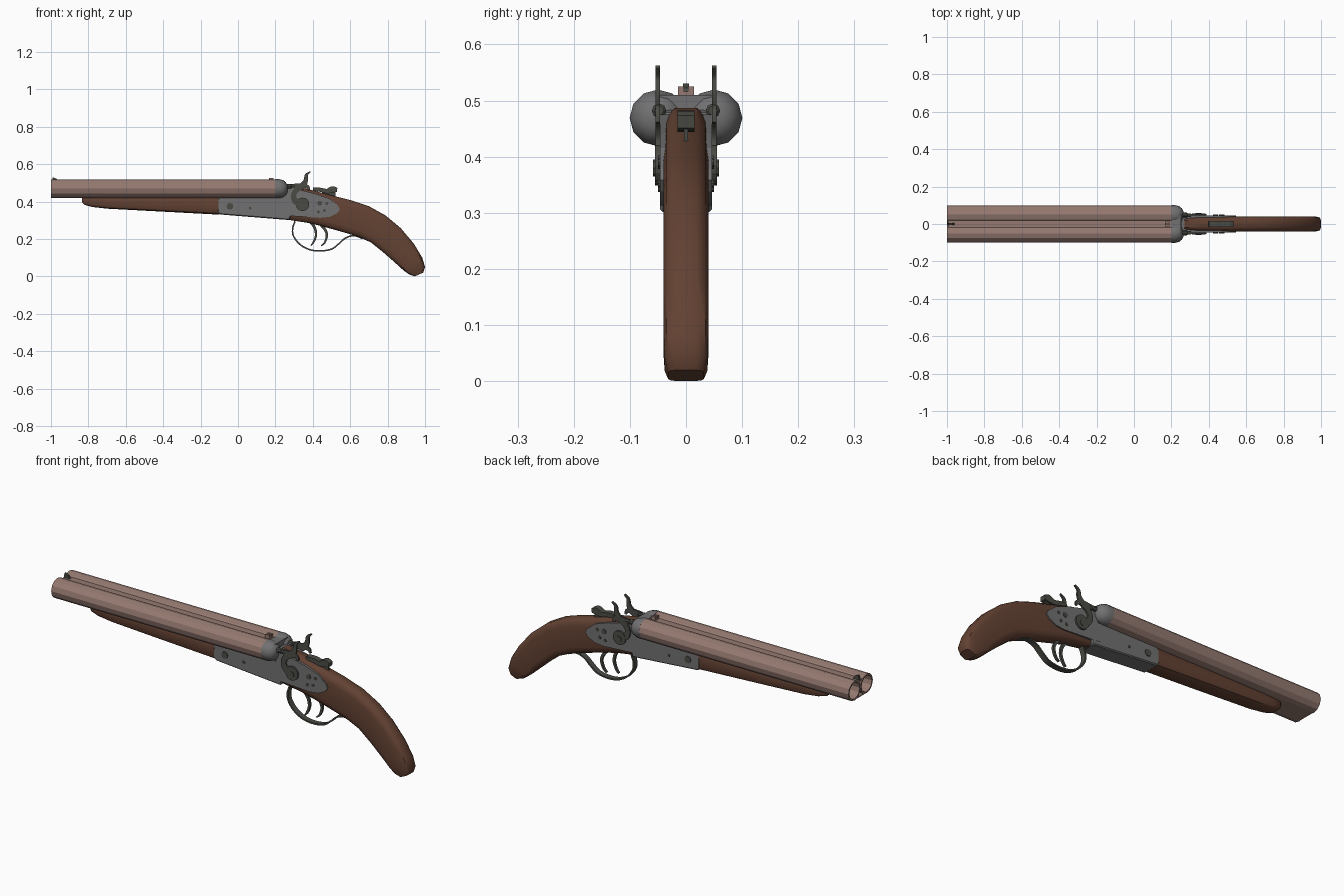
import bpy, bmesh, math
from mathutils import Vector

if "Cube" in bpy.data.objects:
    bpy.data.objects.remove(bpy.data.objects["Cube"])


def material(name, rgb):
    m = bpy.data.materials.new(name)
    m.diffuse_color = (*rgb, 1)
    m.use_nodes = True
    m.node_tree.nodes["Principled BSDF"].inputs["Base Color"].default_value = m.diffuse_color
    return m


BARREL = material("brown steel", (0.30, 0.195, 0.165))
WOOD = material("walnut wood", (0.125, 0.054, 0.033))
GREY = material("grey steel", (0.165, 0.165, 0.17))
DARK = material("dark steel", (0.07, 0.07, 0.06))


def loft(name, rings, mat, caps=True, loop=False, smooth=0, bevel=0):
    """Skin a list of equal-length rings of points."""
    bm = bmesh.new()
    vs = [[bm.verts.new(p) for p in r] for r in rings]
    n = len(vs[0])
    pairs = list(zip(vs, vs[1:])) + ([(vs[-1], vs[0])] if loop else [])
    for a, b in pairs:
        for i in range(n):
            j = (i + 1) % n
            bm.faces.new((a[i], a[j], b[j], b[i]))
    if caps and not loop:
        bm.faces.new(vs[0])
        bm.faces.new(vs[-1])
    bmesh.ops.recalc_face_normals(bm, faces=bm.faces)
    me = bpy.data.meshes.new(name)
    bm.to_mesh(me)
    bm.free()
    me.materials.append(mat)
    ob = bpy.data.objects.new(name, me)
    bpy.context.collection.objects.link(ob)
    if smooth:
        me.shade_smooth()
        me.set_sharp_from_angle(angle=math.radians(smooth))
    if bevel:
        mod = ob.modifiers.new("bevel", 'BEVEL')
        mod.width = bevel
        mod.limit_method = 'ANGLE'
    return ob


def ring_x(x, y, z, r, n):
    return [(x, y + r * math.cos(2 * math.pi * i / n), z + r * math.sin(2 * math.pi * i / n)) for i in range(n)]


def disc_y(name, x, z, r, y0, y1, mat, n=12):
    """Short cylinder along y."""
    loft(name, [[(x + r * math.cos(2 * math.pi * i / n), y, z + r * math.sin(2 * math.pi * i / n))
                 for i in range(n)] for y in (y0, y1)], mat)


def prism(name, pts, y0, y1, mat, bevel=0):
    """Side profile (x, z) extruded along y."""
    return loft(name, [[(x, y, z) for x, z in pts] for y in (y0, y1)], mat, bevel=bevel)


def box(name, x0, x1, y0, y1, z0, z1, mat):
    return prism(name, [(x0, z0), (x1, z0), (x1, z1), (x0, z1)], y0, y1, mat)


def ribbon(name, pts, y0, y1, mat, steps=5):
    """Bar along a smooth (x, z, half thickness) path."""
    p = [Vector(q) for q in pts]
    p = [2 * p[0] - p[1]] + p + [2 * p[-1] - p[-2]]
    path = []
    for i in range(1, len(p) - 2):
        a, b, c, d = p[i - 1:i + 3]
        for k in range(steps):
            t = k / steps
            path.append(0.5 * (2 * b + (c - a) * t + (2 * a - 5 * b + 4 * c - d) * t * t
                               + (3 * b - a - 3 * c + d) * t ** 3))
    path.append(p[-2])
    rings = []
    for i, q in enumerate(path):
        d = path[min(i + 1, len(path) - 1)] - path[max(i - 1, 0)]
        d = Vector((d.x, d.y)).normalized()
        nx, nz, h = -d.y, d.x, max(q.z, 0.002)
        rings.append([(q.x + s * nx * h, y, q.y + s * nz * h)
                      for s, y in ((1, y0), (1, y1), (-1, y1), (-1, y0))])
    loft(name, rings, mat, smooth=35)


SECTION = [(0, .5), (.07, .87), (.2, 1), (.8, 1), (.93, .87), (1, .5)]


def wood(name, stations):
    """Rounded-edge body from (top x, top z, bottom x, bottom z, half width)."""
    rings = []
    for tx, tz, bx, bz, w in stations:
        side = [(tx + (bx - tx) * t, w * k, tz + (bz - tz) * t) for t, k in SECTION]
        rings.append(side + [(x, -y, z) for x, y, z in reversed(side)])
    loft(name, rings, WOOD, smooth=40)


# Twin hollow barrels and rounded breech ends
BZ = 0.469
for s, side in ((1, "back"), (-1, "front")):
    y = 0.05 * s
    loft(side + "_barrel", [ring_x(a, y, BZ, r, 12) for a, r in
                            ((-1, .05), (.215, .05), (.21, .042), (-1, .042))], BARREL, loop=True)
    loft(side + "_breech", [ring_x(a, y, BZ, r, 12) for a, r in
                            ((.2, .0505), (.222, .0505), (.242, .045), (.256, .034), (.264, .018))],
         GREY, smooth=35)
    # Striker
    loft(side + "_striker", [ring_x(a, .048 * s, .482, r, 8) for a, r in
                             ((.25, .013), (.283, .013), (.287, .009), (.305, .009))], DARK)
box("top_rib", -.995, .2, -.018, .018, .497, .506, BARREL)
box("bottom_rib", -.998, .2, -.05, .05, .4195, .425, BARREL)
box("breech_bridge", .2, .25, -.05, .05, .42, .51, GREY)

# Sights
prism("front_sight", [(-.995, .505), (-.96, .505), (-.97, .522), (-.99, .53)], -.005, .005, DARK)
for s in (1, -1):
    box("rear_sight_leaf", .165, .19, s * .004, s * .014, .504, .525, BARREL)
box("rear_sight_base", .165, .19, -.014, .014, .504, .516, BARREL)

# Wooden fore-end and pistol stock
wood("fore_end", [(-.835, .43, -.835, .396, .022), (-.825, .43, -.82, .382, .031),
                  (-.78, .43, -.78, .371, .037), (-.7, .43, -.7, .362, .041),
                  (-.4, .43, -.4, .346, .044), (-.1, .43, -.1, .33, .045)])
wood("stock", [(.27, .487, .27, .302, .039), (.38, .465, .38, .285, .04), (.48, .438, .46, .265, .04),
               (.60, .408, .56, .237, .04), (.70, .375, .64, .213, .04), (.79, .325, .71, .182, .04),
               (.87, .258, .775, .13, .04), (.94, .175, .84, .073, .04), (.985, .10, .885, .032, .04),
               (1.0, .05, .915, .010, .038), (.99, .02, .945, .0, .032)])

# Receiver
prism("receiver", [(-.095, .425), (-.108, .413), (-.11, .345), (-.098, .331), (.275, .301),
                   (.285, .33), (.285, .478), (.25, .485), (.215, .425)], -.046, .046, GREY, .005)

# Lock plates, hammers and screws on both sides
plate = [(.2, .33), (.28, .323), (.44, .313), (.49, .318), (.53, .338), (.545, .358), (.535, .378),
         (.49, .415), (.42, .44), (.34, .46), (.285, .475), (.26, .47), (.2, .42)]
for s, side in ((1, "back"), (-1, "front")):
    prism(side + "_lock_plate", plate, s * .03, s * .0465, GREY)
    ribbon(side + "_hammer", [(.387, .56, .003), (.366, .542, .008), (.362, .512, .012),
                              (.345, .485, .017), (.312, .462, .015), (.297, .43, .014),
                              (.31, .40, .017), (.345, .382, .02)], s * .046, s * .0545, DARK)
    prism(side + "_hammer_nose", [(.285, .472), (.345, .468), (.36, .50), (.325, .497), (.285, .494)],
          s * .0462, s * .0543, DARK)
    ribbon(side + "_hammer_heel", [(.35, .485, .012), (.372, .478, .01), (.38, .46, .005)],
           s * .0464, s * .0541, DARK)
    disc_y(side + "_hammer_hub", .345, .385, .036, s * .04, s * .055, DARK, 16)
    disc_y(side + "_hub_screw", .345, .38, .015, s * .05, s * .0585, DARK, 8)
    for x, z, r in ((-.043, .374, .018), (.065, .365, .007), (.437, .39, .013),
                    (.43, .345, .008), (.462, .352, .008), (.475, .39, .008)):
        disc_y(side + "_pin", x, z, r, s * .035, s * .0495, DARK, 10)

# Top opening lever
ribbon("opening_lever", [(.40, .466, .008), (.44, .463, .011), (.475, .456, .012),
                         (.505, .464, .018), (.53, .462, .011)], -.015, .015, DARK)
box("lever_stem", .45, .52, -.004, .004, .42, .46, DARK)

# Trigger guard and two triggers
ribbon("trigger_guard", [(.305, .295, .004), (.292, .255, .004), (.297, .215, .004), (.33, .172, .004),
                         (.38, .144, .004), (.44, .136, .004), (.50, .146, .004), (.54, .175, .004),
                         (.575, .205, .004), (.62, .218, .004), (.665, .203, .004)], -.014, .014, DARK)
ribbon("front_trigger", [(.385, .295, .008), (.41, .26, .007), (.417, .22, .006), (.405, .185, .005),
                         (.39, .165, .003)], -.016, -.004, DARK)
ribbon("rear_trigger", [(.44, .28, .008), (.468, .245, .007), (.475, .215, .006), (.463, .18, .005),
                        (.445, .163, .003)], .004, .016, DARK)
